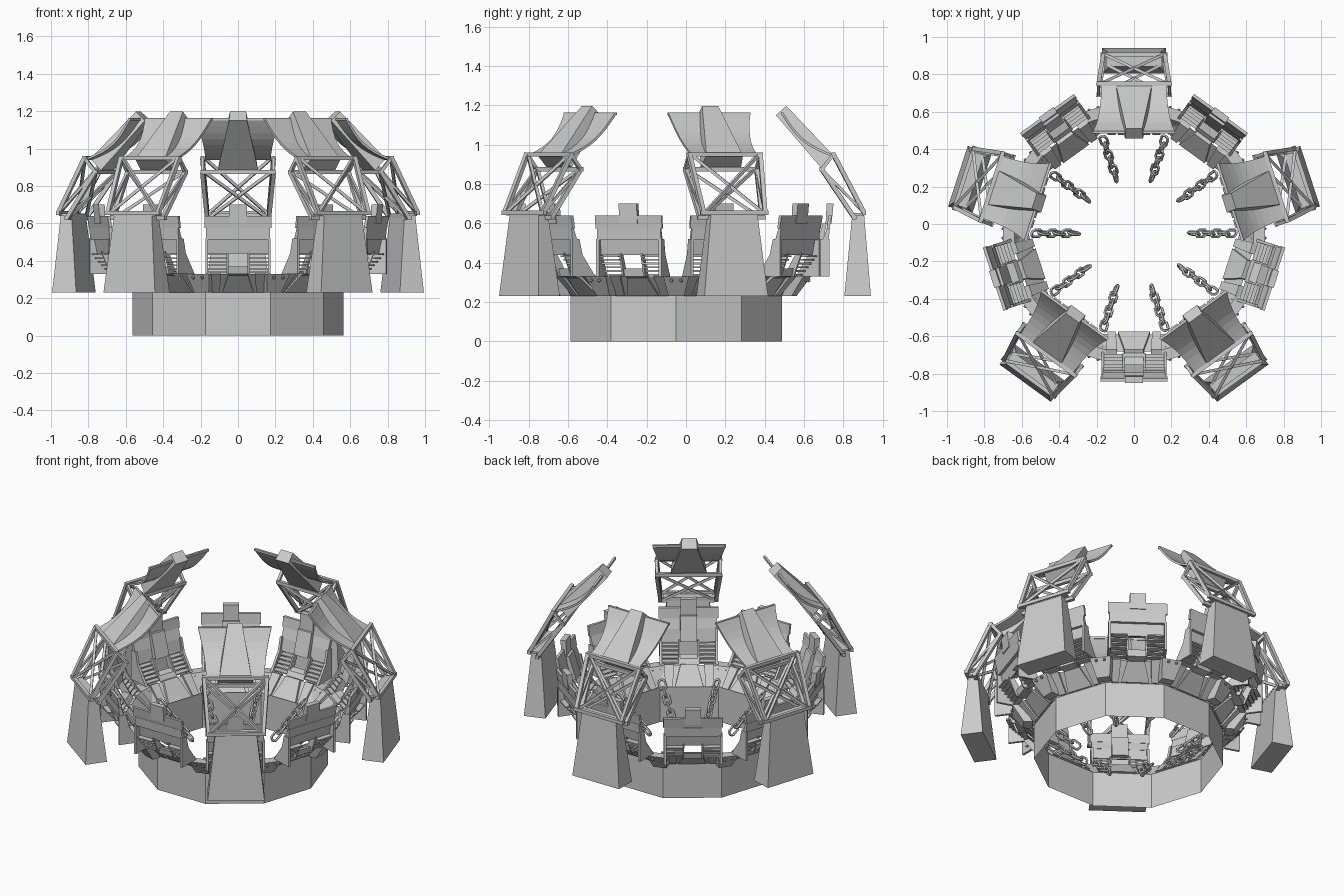
import bpy, bmesh, math
from mathutils import Vector, Matrix

if "Cube" in bpy.data.objects:
    bpy.data.objects.remove(bpy.data.objects["Cube"])

CENTRE = (0, -0.05, 0)
TOWERS = [90 + 72 * i for i in range(5)]
FACES = [90 + 36 * i for i in range(10)]
CORNERS = [72 + 36 * i for i in range(10)]
# Local frame of every repeated part: x = tangent, y = radius, z = up


def loft(bm, rings, caps=True):
    """Join equal-length closed rings with quads."""
    rows = [[bm.verts.new(p) for p in r] for r in rings]
    n = len(rows[0])
    for a, b in zip(rows, rows[1:]):
        for i in range(n):
            j = (i + 1) % n
            bm.faces.new((a[i], a[j], b[j], b[i]))
    if caps:
        bm.faces.new(rows[0][::-1])
        bm.faces.new(rows[-1])


def frustum(bm, z0, w0, r0, z1, w1, r1):
    def rect(z, w, r):
        return [(-w, r[0], z), (w, r[0], z), (w, r[1], z), (-w, r[1], z)]
    loft(bm, [rect(z0, w0, r0), rect(z1, w1, r1)])


def prism(bm, profile, x0, x1):
    """Extrude an (r, z) profile along the tangent."""
    loft(bm, [[(x, r, z) for r, z in profile] for x in (x0, x1)])


def bar(bm, a, b, w=0.018):
    a, b = Vector(a), Vector(b)
    q = (b - a).to_track_quat('Z', 'Y')
    sq = [(-w / 2, -w / 2), (w / 2, -w / 2), (w / 2, w / 2), (-w / 2, w / 2)]
    loft(bm, [[p + q @ Vector((x, y, 0)) for x, y in sq] for p in (a, b)])


def place(name, bm, angles):
    """Turn a bmesh into copies round the centre that share one mesh."""
    bmesh.ops.recalc_face_normals(bm, faces=bm.faces[:])
    me = bpy.data.meshes.new(name)
    bm.to_mesh(me)
    bm.free()
    for a in angles:
        ob = bpy.data.objects.new(name, me)
        ob.location = CENTRE
        ob.rotation_euler.z = math.radians(a - 90)
        bpy.context.collection.objects.link(ob)


def decagon(r, z):
    return [(r * math.cos(math.radians(36 * i)), r * math.sin(math.radians(36 * i)), z)
            for i in range(10)]


# Base ring wall and sloping collar (open, thin sheets)
bm = bmesh.new()
loft(bm, [decagon(0.565, 0), decagon(0.565, 0.23)], caps=False)
place("base_ring", bm, [90])
bm = bmesh.new()
loft(bm, [decagon(0.565, 0.23), decagon(0.665, 0.33)], caps=False)
place("collar", bm, [90])

# Corner brackets with rivets
bm = bmesh.new()
frustum(bm, 0.23, 0.04, (0.575, 0.63), 0.33, 0.065, (0.64, 0.70))
for x in (-0.025, 0.025):
    for r in (0.635, 0.70):
        bmesh.ops.create_icosphere(bm, subdivisions=1, radius=0.01,
                                   matrix=Matrix.Translation((x, r, 0.31)))
place("corner_bracket", bm, CORNERS)

# Tapered ramps on the collar, one wide and two narrow
bm = bmesh.new()
for x, w0, w1 in ((0, 0.085, 0.05), (-0.12, 0.022, 0.03), (0.12, 0.022, 0.03)):
    loft(bm, [[(x - w0, 0.525, 0.235), (x + w0, 0.525, 0.235), (x + w0, 0.55, 0.23), (x - w0, 0.55, 0.23)],
              [(x - w1, 0.62, 0.34), (x + w1, 0.62, 0.34), (x + w1, 0.65, 0.33), (x - w1, 0.65, 0.33)]])
place("collar_ramp", bm, FACES)

# Stand: cheeks, slats either side of an open doorway
bm = bmesh.new()
cheek = [(0.635, 0.33), (0.78, 0.33), (0.78, 0.52), (0.735, 0.52), (0.715, 0.44)]
post = [(0.64, 0.33), (0.70, 0.33), (0.75, 0.45), (0.715, 0.45)]
for s in (-1, 1):
    prism(bm, cheek, s * 0.16, s * 0.175)
    prism(bm, post, s * 0.052, s * 0.062)
    for i in range(6):
        r, z = 0.645 + 0.018 * i, 0.335 + 0.019 * i
        prism(bm, [(r, z), (r + 0.035, z), (r + 0.035, z + 0.008), (r, z + 0.008)],
              s * 0.06, s * 0.162)
prism(bm, [(0.63, 0.32), (0.69, 0.33), (0.70, 0.37), (0.66, 0.36)], -0.052, 0.052)
place("slatted_stand", bm, FACES)

# Stand back wall: leaning panel, rim and top tab
bm = bmesh.new()
prism(bm, [(0.73, 0.44), (0.74, 0.44), (0.757, 0.52), (0.748, 0.52)], -0.165, 0.165)
prism(bm, [(0.745, 0.515), (0.775, 0.515), (0.782, 0.575), (0.767, 0.575)], -0.17, 0.17)
prism(bm, [(0.765, 0.575), (0.78, 0.575), (0.792, 0.64), (0.775, 0.64)], -0.178, 0.178)
prism(bm, [(0.76, 0.60), (0.79, 0.60), (0.80, 0.70), (0.765, 0.70)], -0.048, 0.048)
prism(bm, [(0.70, 0.45), (0.735, 0.45), (0.765, 0.60), (0.745, 0.60)], -0.05, 0.05)
place("stand_back", bm, FACES)

# Chains hanging inward from the corners
bm = bmesh.new()
top, end = Vector((0, 0.54, 0.28)), Vector((0, 0.30, 0.09))
q = (end - top).to_track_quat('X', 'Z')
SEG, MIN = 10, 5
for k in range(6):
    m = (Matrix.Translation(top.lerp(end, (k + 0.5) / 6)) @ q.to_matrix().to_4x4()
         @ Matrix.Rotation(math.radians(20 + 90 * (k % 2)), 4, 'X'))
    rows = []
    for i in range(SEG):
        a = 2 * math.pi * i / SEG
        d = Vector((math.cos(a), math.sin(a), 0))
        c = d * 0.02 + Vector((math.copysign(0.014, d.x), 0, 0))
        rows.append([m @ (c + d * 0.008 * math.cos(b) + Vector((0, 0, 0.008 * math.sin(b))))
                     for b in (2 * math.pi * j / MIN for j in range(MIN))])
    loft(bm, rows + rows[:1], caps=False)
place("chain", bm, CORNERS)

# Tower pedestals
bm = bmesh.new()
frustum(bm, 0.23, 0.17, (0.855, 0.99), 0.64, 0.125, (0.895, 0.956))
frustum(bm, 0.64, 0.15, (0.893, 0.958), 0.652, 0.15, (0.893, 0.958))
place("tower_pedestal", bm, TOWERS)

# Tower trusses: outer and inner leaning cross-braced frames
bm = bmesh.new()
for (r0, z0), (r1, z1) in (((0.955, 0.655), (0.80, 0.95)), ((0.905, 0.63), (0.74, 0.875))):
    bar(bm, (-0.18, r0, z0), (0.18, r0, z0), 0.022)
    bar(bm, (-0.2, r1, z1), (0.2, r1, z1), 0.022)
    for s in (-1, 1):
        bar(bm, (s * 0.165, r0, z0), (s * 0.19, r1, z1), 0.022)
        bar(bm, (s * 0.155, r0, z0), (-s * 0.18, r1, z1), 0.016)
for s in (-1, 1):
    bar(bm, (s * 0.19, 0.80, 0.95), (s * 0.19, 0.74, 0.875))
    bar(bm, (s * 0.165, 0.955, 0.655), (s * 0.19, 0.74, 0.875), 0.014)
place("tower_truss", bm, TOWERS)

# Reflector panels: sagging flared sheet with edge bars
bm = bmesh.new()
rings = []
for i in range(9):
    s = i / 8
    sag = 0.035 * math.sin(math.pi * s)
    r, z = 0.79 - 0.255 * s - sag * 0.64, 0.94 + 0.215 * s - sag * 0.77
    w = 0.175 + 0.045 * s * s
    rings.append([(-w, r, z), (w, r, z), (w, r + 0.008, z + 0.01), (-w, r + 0.008, z + 0.01)])
loft(bm, rings)
bar(bm, (-0.22, 0.54, 1.158), (0.22, 0.54, 1.158), 0.014)
place("reflector_sheet", bm, TOWERS)

# Tapered rib down the middle of each panel
bm = bmesh.new()
loft(bm, [[(-w, ri, zi), (w, ri, zi), (w * 0.9, ro, zo), (-w * 0.9, ro, zo)]
          for w, ri, zi, ro, zo in ((0.108, 0.735, 0.885, 0.80, 0.945),
                                    (0.048, 0.507, 1.15, 0.56, 1.198))])
place("reflector_rib", bm, TOWERS)
